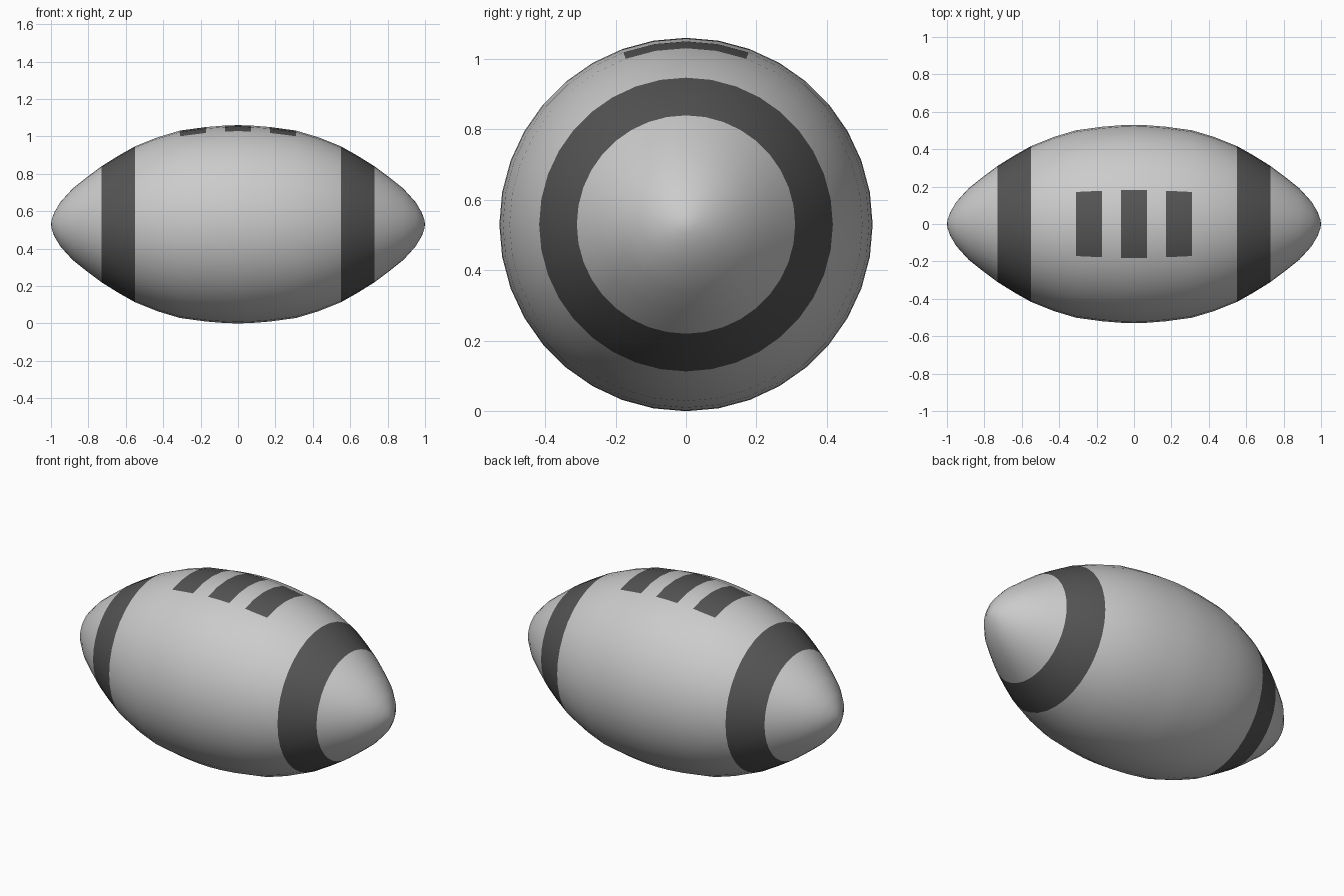
import bpy
import math

old = bpy.data.objects.get("Cube")
if old:
    bpy.data.objects.remove(old, do_unlink=True)


def make_material(name, value):
    mat = bpy.data.materials.new(name)
    mat.use_nodes = True
    colour = (value, value, value, 1)
    mat.diffuse_color = colour
    bsdf = mat.node_tree.nodes["Principled BSDF"]
    bsdf.inputs["Base Color"].default_value = colour
    bsdf.inputs["Roughness"].default_value = 0.6
    return mat


SEGMENTS = 36
RADIUS = 0.53

# Half profile from the middle to the tip: (x, radius)
half = [(0.07, 0.528), (0.17, 0.52), (0.31, 0.501), (0.43, 0.465),
        (0.55, 0.417), (0.64, 0.366), (0.73, 0.31), (0.81, 0.25),
        (0.885, 0.19), (0.95, 0.118), (0.983, 0.062), (0.996, 0.025)]
profile = [(-x, r) for x, r in reversed(half)] + [(0, RADIUS)] + half

# Rings of the ball around the x axis, first vertex on top
verts, faces = [], []
for x, r in profile:
    for s in range(SEGMENTS):
        a = math.tau * s / SEGMENTS
        verts.append((x, r * math.sin(a), RADIUS + r * math.cos(a)))
for i in range(len(profile) - 1):
    for s in range(SEGMENTS):
        t = (s + 1) % SEGMENTS
        a, b = i * SEGMENTS, (i + 1) * SEGMENTS
        faces.append((a + s, a + t, b + t, b + s))

# Pointed tips
left_ring = (len(profile) - 1) * SEGMENTS
verts += [(-1, 0, RADIUS), (1, 0, RADIUS)]
tip = len(verts) - 2
for s in range(SEGMENTS):
    t = (s + 1) % SEGMENTS
    faces.append((tip, t, s))
    faces.append((tip + 1, left_ring + s, left_ring + t))

mesh = bpy.data.meshes.new("ball")
mesh.from_pydata(verts, [], faces)
mesh.update()
ball = bpy.data.objects.new("ball", mesh)
bpy.context.collection.objects.link(ball)
mesh.materials.append(make_material("light grey leather", 0.6))
mesh.materials.append(make_material("dark grey trim", 0.09))

# Painted end stripes and top laces
for face in mesh.polygons:
    x, y, z = face.center
    x = abs(x)
    stripe = 0.55 < x < 0.73
    on_top = abs(math.atan2(y, z - RADIUS)) < math.radians(20)
    lace = on_top and (x < 0.07 or 0.17 < x < 0.31)
    face.material_index = 1 if stripe or lace else 0
    face.use_smooth = True
